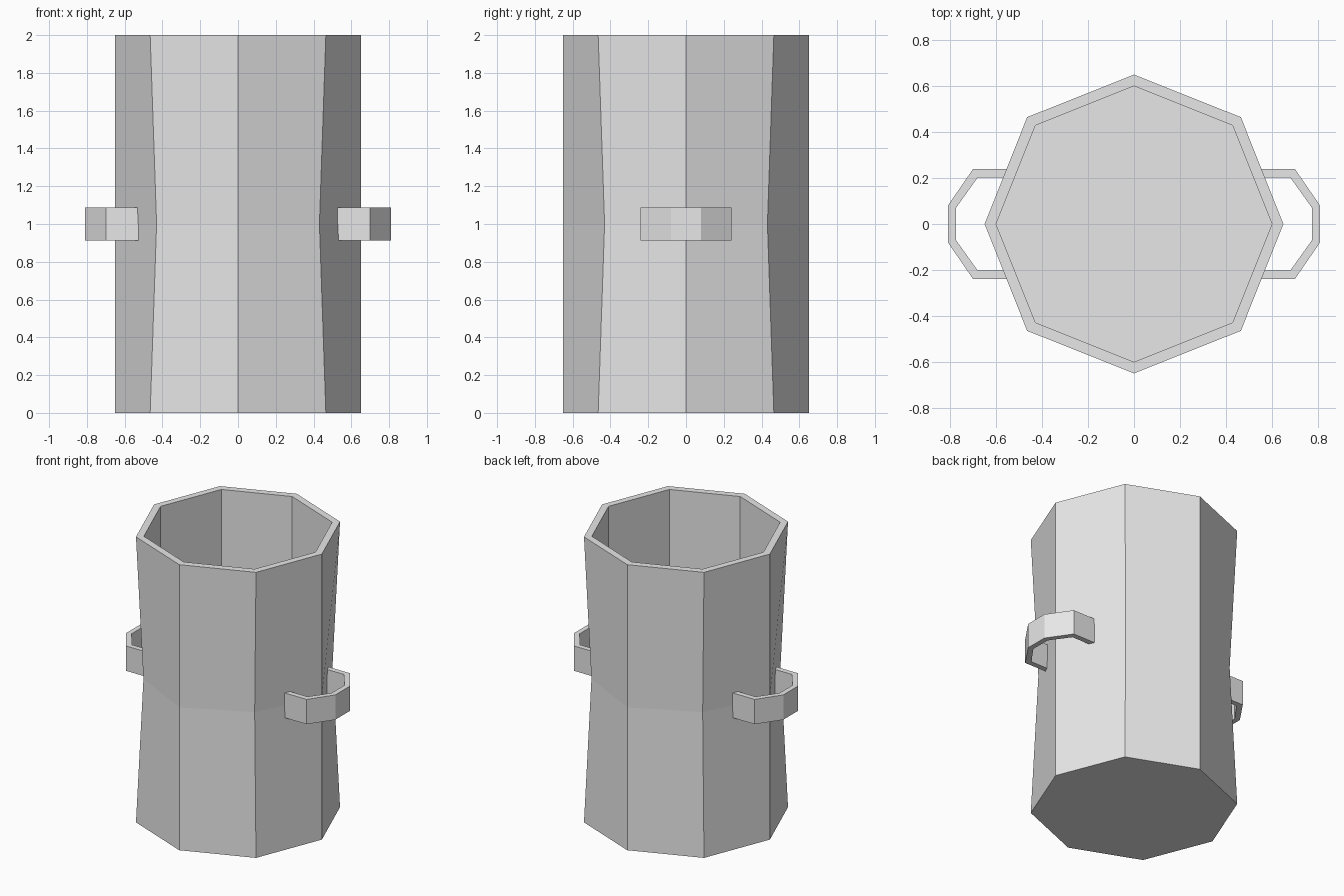
import bpy, bmesh

cube = bpy.data.objects.get("Cube")
if cube:
    bpy.data.objects.remove(cube, do_unlink=True)

grey = bpy.data.materials.new("light grey")
grey.use_nodes = True
COLOUR = (0.8, 0.8, 0.8, 1)
grey.diffuse_color = COLOUR
grey.node_tree.nodes["Principled BSDF"].inputs["Base Color"].default_value = COLOUR


def finish(name, bm):
    bmesh.ops.recalc_face_normals(bm, faces=bm.faces)
    mesh = bpy.data.meshes.new(name)
    bm.to_mesh(mesh)
    bm.free()
    mesh.materials.append(grey)
    obj = bpy.data.objects.new(name, mesh)
    bpy.context.collection.objects.link(obj)
    return obj


def bridge(bm, a, b):
    for i in range(len(a)):
        j = (i + 1) % len(a)
        bm.faces.new((a[i], a[j], b[j], b[i]))


def octagon(bm, r, d, z):
    # r: reach along the axes, d: coordinate of the diagonal corners
    pts = [(r, 0), (d, d), (0, r), (-d, d), (-r, 0), (-d, -d), (0, -r), (d, -d)]
    return [bm.verts.new((x, y, z)) for x, y in pts]


# Hollow eight-sided body, diagonal corners pinched at the waist
bm = bmesh.new()
sections = [(0.65, 0.465, 0), (0.65, 0.431, 1), (0.65, 0.465, 2),
            (0.60, 0.429, 2), (0.60, 0.429, 0.05)]
rings = [octagon(bm, *s) for s in sections]
for lower, upper in zip(rings, rings[1:]):
    bridge(bm, lower, upper)
bm.faces.new(rings[0])
bm.faces.new(rings[-1])
finish("body", bm)

# Angular strap handles, one on each side
outer = [(0.52, 0.24), (0.70, 0.24), (0.81, 0.08)]
inner = [(0.535, 0.203), (0.68, 0.203), (0.775, 0.07)]


def full_path(half):
    return half + [(x, -y) for x, y in reversed(half)]


def handle(name, side):
    bm = bmesh.new()
    rings = []
    for (ox, oy), (ix, iy) in zip(full_path(outer), full_path(inner)):
        rings.append([bm.verts.new((side * x, y, z)) for x, y, z in
                      ((ox, oy, 0.913), (ox, oy, 1.087), (ix, iy, 1.087), (ix, iy, 0.913))])
    for a, b in zip(rings, rings[1:]):
        bridge(bm, a, b)
    bm.faces.new(rings[0])
    bm.faces.new(rings[-1])
    finish(name, bm)


handle("left_handle", 1)
handle("right_handle", -1)
